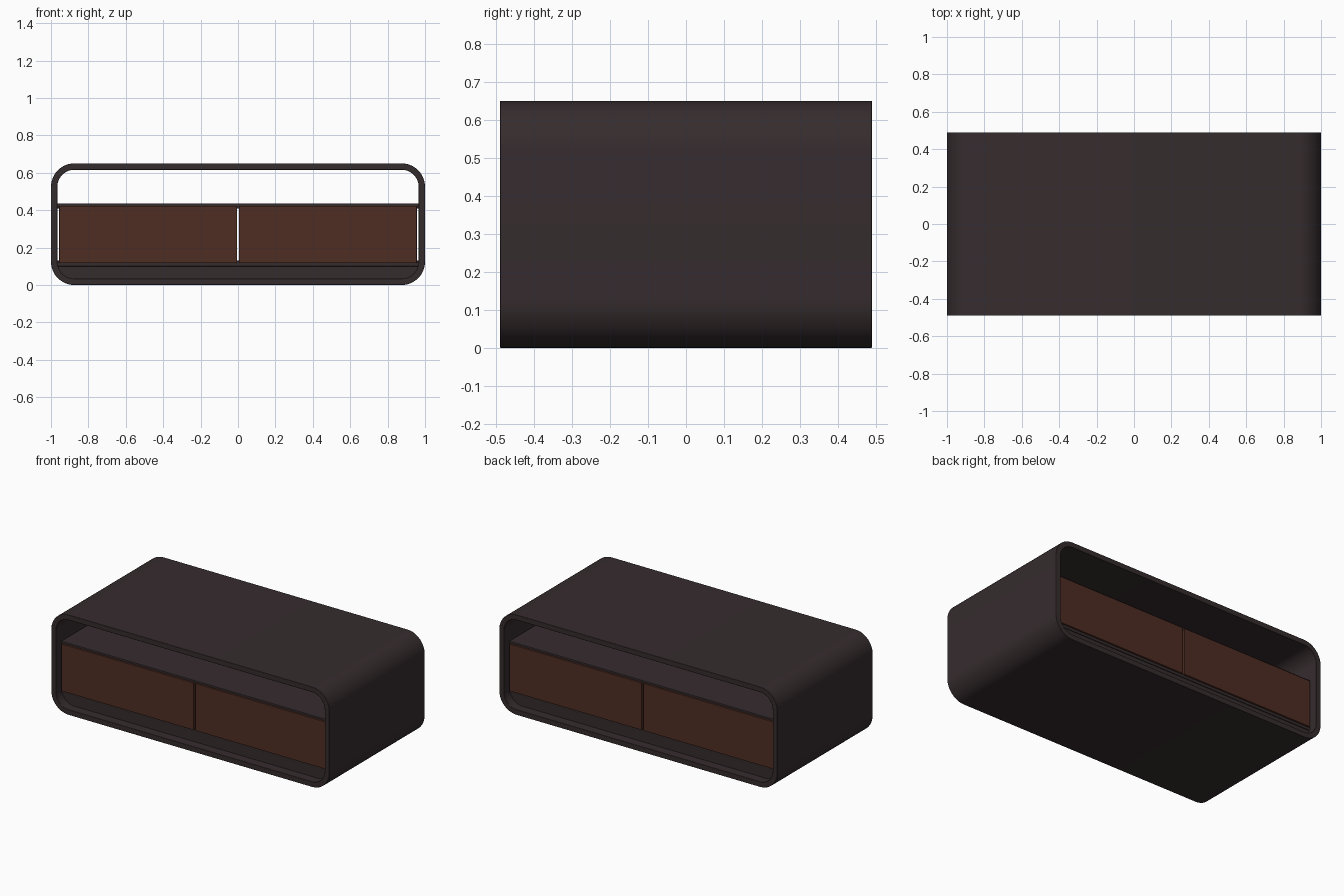
import bpy, bmesh, math

cube = bpy.data.objects.get("Cube")
if cube:
    bpy.data.objects.remove(cube, do_unlink=True)


def material(name, rgb):
    m = bpy.data.materials.new(name)
    m.use_nodes = True
    m.diffuse_color = (*rgb, 1)
    m.node_tree.nodes["Principled BSDF"].inputs["Base Color"].default_value = (*rgb, 1)
    return m


dark = material("dark charcoal wood", (0.036, 0.025, 0.027))
brown = material("red brown wood", (0.078, 0.026, 0.017))

HALF_W, HEIGHT, HALF_D = 1.0, 0.65, 0.49
WALL, RADIUS = 0.034, 0.125
FLOOR = WALL


def finish(name, bm, mat, bevel=0.0, smooth=False):
    bmesh.ops.recalc_face_normals(bm, faces=bm.faces)
    me = bpy.data.meshes.new(name)
    bm.to_mesh(me)
    bm.free()
    me.materials.append(mat)
    ob = bpy.data.objects.new(name, me)
    bpy.context.collection.objects.link(ob)
    if bevel:
        mod = ob.modifiers.new("soft edges", 'BEVEL')
        mod.width, mod.segments, mod.limit_method = bevel, 2, 'ANGLE'
        mod.angle_limit = math.radians(40)
    if smooth:
        bpy.ops.object.select_all(action='DESELECT')
        ob.select_set(True)
        bpy.context.view_layer.objects.active = ob
        bpy.ops.object.shade_smooth_by_angle(angle=math.radians(30))
    return ob


def box(name, x0, x1, y0, y1, z0, z1, mat, bevel=0.002):
    bm = bmesh.new()
    bmesh.ops.create_cube(bm, size=1)
    for v in bm.verts:
        v.co = ((x0 + x1) / 2 + v.co.x * (x1 - x0),
                (y0 + y1) / 2 + v.co.y * (y1 - y0),
                (z0 + z1) / 2 + v.co.z * (z1 - z0))
    return finish(name, bm, mat, bevel)


def arc(cx, cz, r, start, steps=12):
    return [(cx + r * math.cos(start + math.pi / 2 * i / steps),
             cz + r * math.sin(start + math.pi / 2 * i / steps)) for i in range(steps + 1)]


def rounded_outline(inset):
    r = RADIUS - inset
    cx, low, high = HALF_W - RADIUS, RADIUS, HEIGHT - RADIUS
    return (arc(cx, high, r, 0) + arc(-cx, high, r, math.pi / 2)
            + arc(-cx, low, r, math.pi) + arc(cx, low, r, math.pi * 1.5))


# Rounded tube body, open at front and back
bm = bmesh.new()
rings = [[bm.verts.new((x, y, z)) for x, z in rounded_outline(inset)]
         for inset, y in ((0, -HALF_D), (0, HALF_D), (WALL, HALF_D), (WALL, -HALF_D))]
for k in range(4):
    a, b = rings[k], rings[(k + 1) % 4]
    for i in range(len(a)):
        j = (i + 1) % len(a)
        bm.faces.new((a[i], a[j], b[j], b[i]))
finish("cabinet_shell", bm, dark, 0.002, True)

# Plinth filling the rounded bottom of the shell
PLINTH_TOP, PLINTH_D = 0.1, 0.43
r = RADIUS - WALL
drop = math.asin((RADIUS - PLINTH_TOP) / r)
cx = HALF_W - RADIUS
right = [(cx + r * math.sin(t), RADIUS - r * math.cos(t))
         for t in [(math.pi / 2 - drop) * i / 10 for i in range(11)]]
profile = right + [(-x, z) for x, z in reversed(right)]
bm = bmesh.new()
face = bm.faces.new([bm.verts.new((x, -PLINTH_D, z)) for x, z in profile])
new = bmesh.ops.extrude_face_region(bm, geom=[face])["geom"]
bmesh.ops.translate(bm, vec=(0, 2 * PLINTH_D, 0),
                    verts=[g for g in new if isinstance(g, bmesh.types.BMVert)])
finish("plinth", bm, dark)

# Boards above and below the drawers
INNER = HALF_W - WALL
box("lower_board", -INNER, INNER, -0.435, 0.435, PLINTH_TOP, 0.13, dark)
box("shelf", -INNER, INNER, -0.435, 0.435, 0.41, 0.435, dark)

# Drawers, two on each open side
for side, sx in (("left", 1), ("right", -1)):
    x0, x1 = sorted((sx * 0.006, sx * 0.956))
    for end, sy in (("front", -1), ("back", 1)):
        y0, y1 = sorted((sy * 0.425, sy * 0.447))
        box(f"{end}_{side}_drawer_panel", x0, x1, y0, y1, 0.117, 0.423, brown)
        y0, y1 = sorted((sy * 0.01, sy * 0.425))
        box(f"{end}_{side}_drawer_body", x0 + 0.01, x1 - 0.01, y0, y1, 0.135, 0.405, brown, 0)
